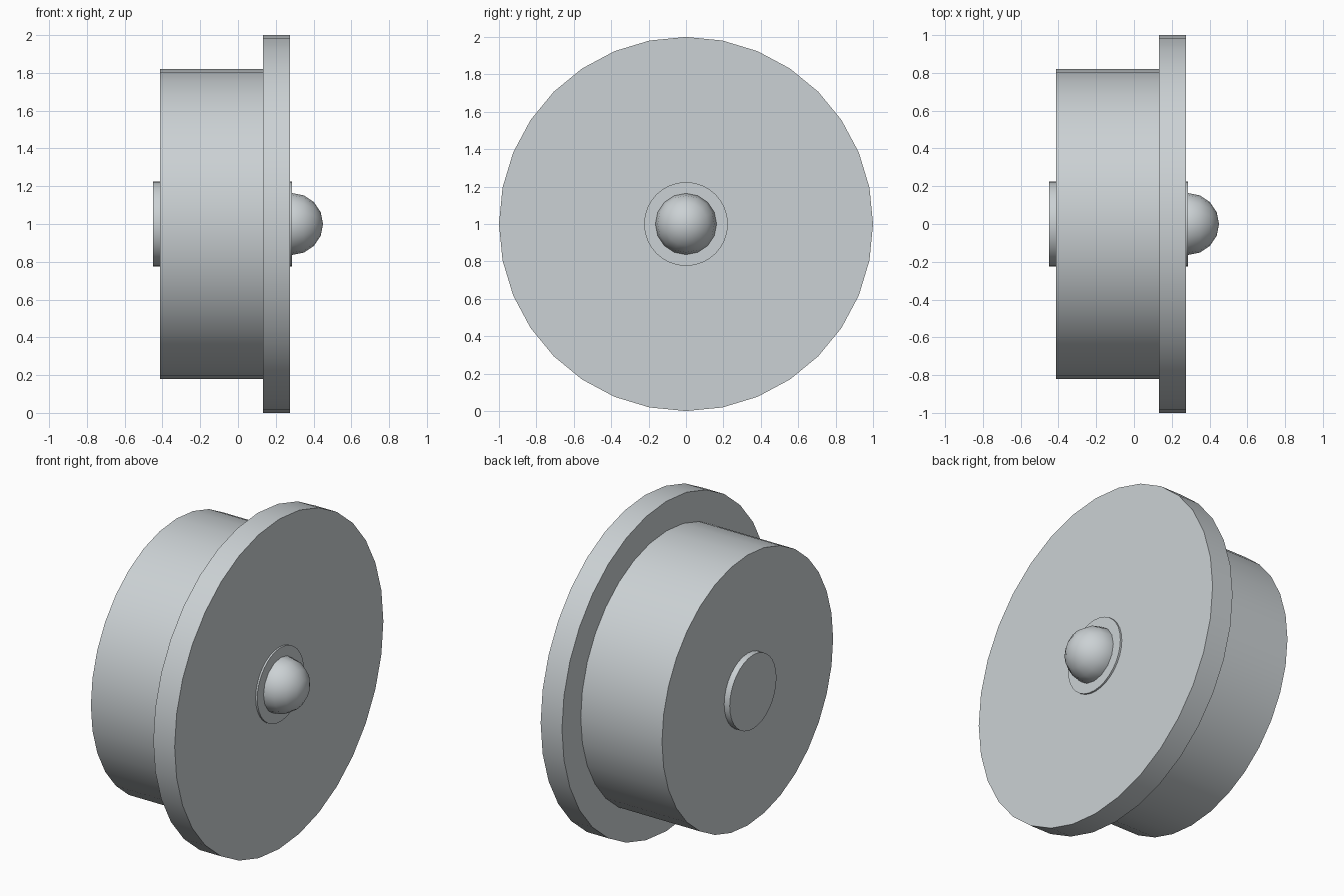
import bpy
from math import pi, radians

cube = bpy.data.objects.get("Cube")
if cube:
    bpy.data.objects.remove(cube, do_unlink=True)

# One plain metal colour for every part
COLOR = (0.60, 0.64, 0.66, 1)
steel = bpy.data.materials.new("pale_steel")
steel.use_nodes = True
steel.diffuse_color = COLOR
steel.node_tree.nodes["Principled BSDF"].inputs["Base Color"].default_value = COLOR

AXLE_HEIGHT = 1.0


def finish(name):
    obj = bpy.context.object
    obj.name = name
    obj.data.materials.append(steel)
    bpy.ops.object.transform_apply(location=False, rotation=True, scale=False)
    bpy.ops.object.shade_smooth_by_angle(angle=radians(30))
    return obj


def disc(name, radius, x_start, x_end):
    """Cylinder lying along x between two positions."""
    bpy.ops.mesh.primitive_cylinder_add(
        vertices=32, radius=radius, depth=x_end - x_start,
        location=((x_start + x_end) / 2, 0, AXLE_HEIGHT), rotation=(0, pi / 2, 0))
    return finish(name)


# Wheel body, rim flange and the hub running through both
disc("wheel_drum", 0.82, -0.413, 0.132)
disc("wheel_flange", 1.0, 0.132, 0.275)
disc("hub", 0.224, -0.45, 0.286)

# Rounded axle end, half sunk into the hub
bpy.ops.mesh.primitive_uv_sphere_add(
    segments=16, ring_count=8, radius=0.164,
    location=(0.286, 0, AXLE_HEIGHT), rotation=(0, pi / 2, 0))
finish("axle_end")
